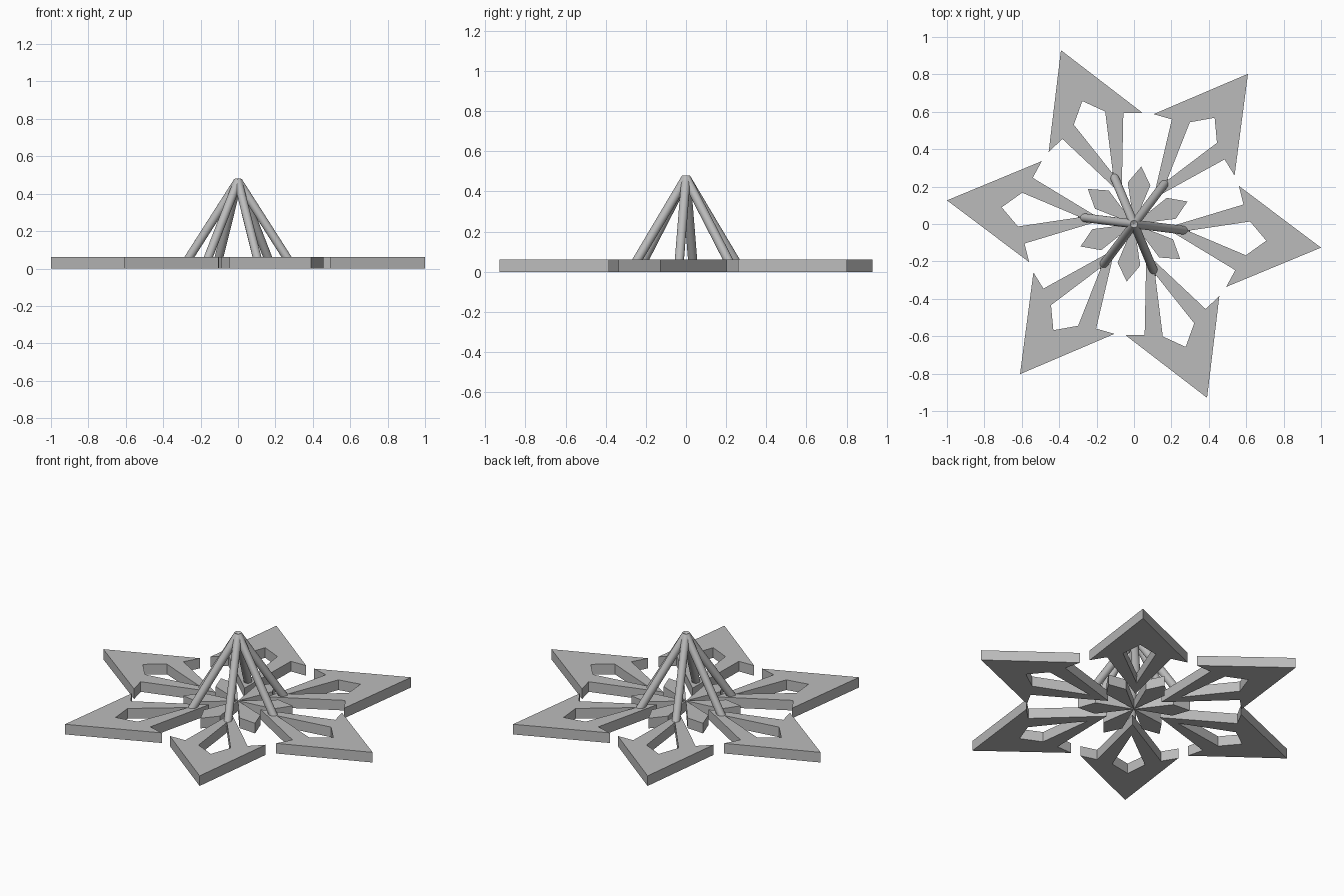
import bpy
import bmesh
import math
from mathutils import Vector

cube = bpy.data.objects.get("Cube")
if cube:
    bpy.data.objects.remove(cube, do_unlink=True)

COUNT = 6
THICK = 0.062
TURN = math.radians(-7.2)      # direction of the first petal
STEP = math.tau / COUNT

# One grey material for every part
grey = bpy.data.materials.new("plain_grey")
grey.use_nodes = True
colour = (0.5, 0.5, 0.5, 1)
grey.diffuse_color = colour
grey.node_tree.nodes["Principled BSDF"].inputs["Base Color"].default_value = colour


def place(name, mesh, angle):
    obj = bpy.data.objects.new(name, mesh)
    obj.rotation_euler.z = angle
    bpy.context.collection.objects.link(obj)
    return obj


def plate_mesh(name, half):
    """Flat sheet from a half outline (y >= 0, anticlockwise) and its mirror."""
    bm = bmesh.new()
    bm.faces.new([bm.verts.new((x, y, 0)) for x, y in half])
    bm.faces.new([bm.verts.new((x, -y, 0)) for x, y in reversed(half)])
    bmesh.ops.remove_doubles(bm, verts=bm.verts[:], dist=1e-5)
    mesh = bpy.data.meshes.new(name)
    bm.to_mesh(mesh)
    bm.free()
    mesh.materials.append(grey)
    return mesh


def ring_of_plates(name, half, start):
    mesh = plate_mesh(name, half)
    for i in range(COUNT):
        obj = place(f"{name}_{i + 1}", mesh, start + i * STEP)
        solid = obj.modifiers.new("thickness", "SOLIDIFY")
        solid.thickness = THICK
        solid.offset = 1


# Large arrow-shaped petals with a kite-shaped opening
ring_of_plates("outer_petal", [
    (0.17, 0), (0.29, 0), (0.614, 0.091), (0.713, 0),
    (1.008, 0), (0.531, 0.272), (0.568, 0.177)], TURN)

# Small pointed leaves between the petals, meeting at the centre
ring_of_plates("inner_leaf", [(0, 0), (0.31, 0), (0.216, 0.061)], TURN + STEP / 2)

# Sloping rods from the petals up to the apex
apex, foot = Vector((0, 0, 0.468)), Vector((0.282, 0, 0.03))
axis = apex - foot
bm = bmesh.new()
bmesh.ops.create_cone(bm, cap_ends=True, segments=24, radius1=0.023,
                      radius2=0.023, depth=axis.length)
bmesh.ops.rotate(bm, verts=bm.verts[:], cent=(0, 0, 0),
                 matrix=axis.to_track_quat("Z", "Y").to_matrix())
bmesh.ops.translate(bm, verts=bm.verts[:], vec=(apex + foot) / 2)
for face in bm.faces:
    face.smooth = len(face.verts) == 4
for edge in bm.edges:
    edge.smooth = all(f.smooth for f in edge.link_faces)
rod_mesh = bpy.data.meshes.new("rod")
bm.to_mesh(rod_mesh)
bm.free()
rod_mesh.materials.append(grey)
for i in range(COUNT):
    place(f"rod_{i + 1}", rod_mesh, TURN + i * STEP)
